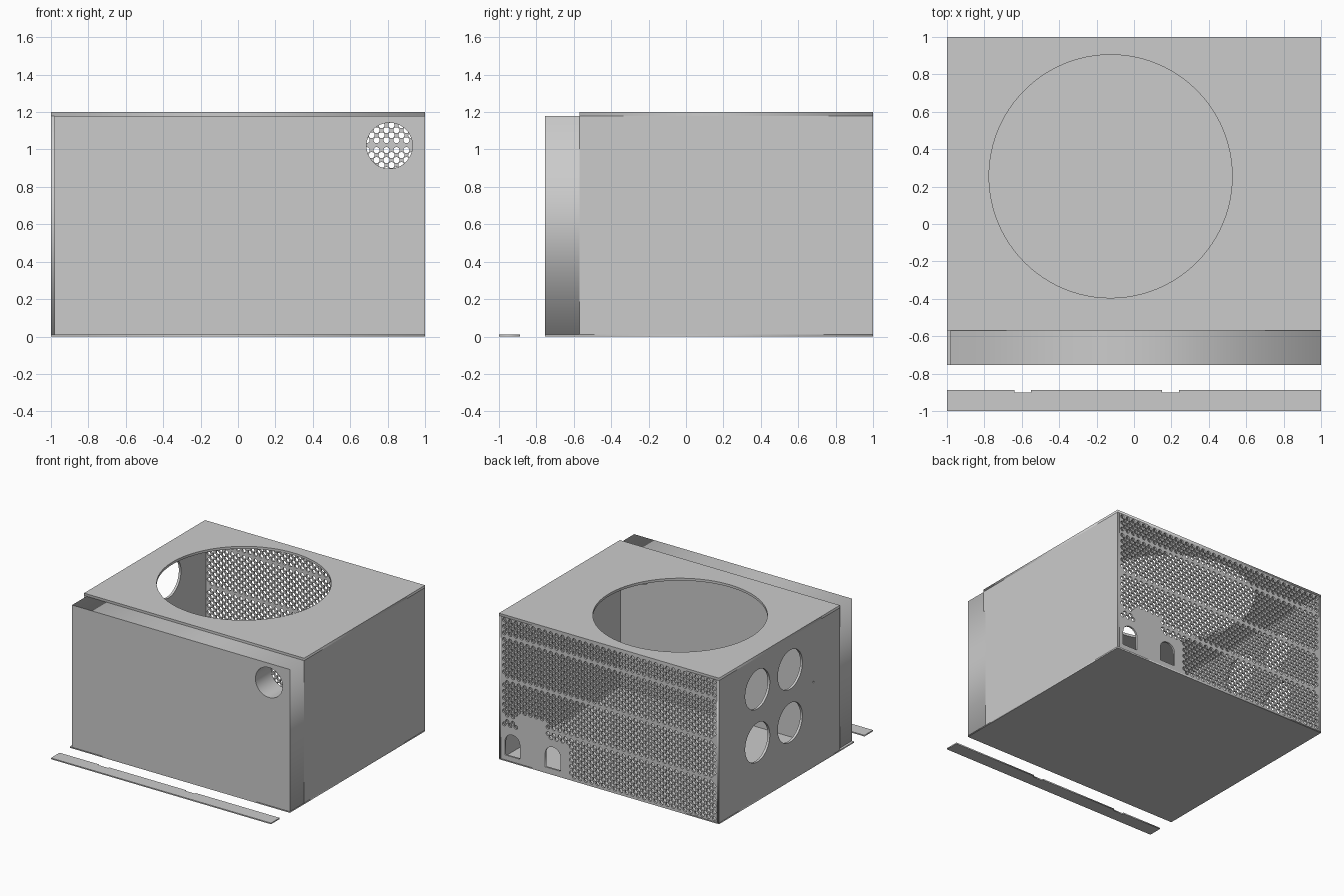
import bpy, bmesh, math
from mathutils import Matrix, Vector

if "Cube" in bpy.data.objects:
    bpy.data.objects.remove(bpy.data.objects["Cube"])

X, Y, Z = Vector((1, 0, 0)), Vector((0, 1, 0)), Vector((0, 0, 1))


def rect(a0, a1, b0, b1):
    return [(a0, b0), (a1, b0), (a1, b1), (a0, b1)]


def circle(a, b, r, n=64):
    return [(a + r * math.cos(2 * math.pi * i / n), b + r * math.sin(2 * math.pi * i / n))
            for i in range(n)]


def arch(a0, a1, b0, b1):
    # upright opening with a rounded top
    r, c = (a1 - a0) / 2, (a0 + a1) / 2
    top = [(c + r * math.cos(math.pi * i / 12), b1 - r + r * math.sin(math.pi * i / 12))
           for i in range(13)]
    return [(a0, b0), (a1, b0)] + top


def plate(name, loops, u, v, lo, hi):
    """Flat plate in the u/v plane, from lo to hi along the remaining axis."""
    cu = bpy.data.curves.new(name, 'CURVE')
    cu.dimensions = '2D'
    cu.fill_mode = 'BOTH'
    cu.extrude = (hi - lo) / 2
    for pts in loops:
        s = cu.splines.new('POLY')
        s.points.add(len(pts) - 1)
        for p, (a, b) in zip(s.points, pts):
            p.co = (a, b, 0, 1)
        s.use_cyclic_u = True
    tmp = bpy.data.objects.new(name + "_outline", cu)
    bpy.context.scene.collection.objects.link(tmp)
    dg = bpy.context.evaluated_depsgraph_get()
    me = bpy.data.meshes.new_from_object(tmp.evaluated_get(dg))
    bpy.data.objects.remove(tmp)
    bpy.data.curves.remove(cu)
    n = u.cross(v)
    axis = Vector([abs(c) for c in n])
    m = Matrix((u, v, n)).transposed().to_4x4()
    m.translation = axis * (lo + hi) / 2
    bm = bmesh.new()
    bm.from_mesh(me)
    bm.transform(m)
    bmesh.ops.remove_doubles(bm, verts=bm.verts, dist=1e-5)
    bmesh.ops.recalc_face_normals(bm, faces=bm.faces)
    bm.to_mesh(me)
    bm.free()
    me.name = name
    ob = bpy.data.objects.new(name, me)
    bpy.context.scene.collection.objects.link(ob)
    return ob


T = 0.02            # wall thickness
FRONT, STEP = -0.755, -0.57

# Floor and lid with the large round opening
plate("floor", [rect(-1, 1, FRONT, 1)], X, Y, 0, 0.01)
plate("lid", [rect(-1, 1, STEP, 1), circle(-0.125, 0.255, 0.65, 96)], X, Y, 1.2 - T, 1.2)

# Side walls, the left one with four round openings and a pin hole
vents = [circle(y, z, 0.16) for y in (0.50, 0.077) for z in (0.918, 0.482)]
plate("left_wall", [rect(STEP, 1, 0.01, 1.18), circle(-0.227, 0.70, 0.007, 12)] + vents,
      Y, Z, -1, -1 + T)
plate("right_wall", [rect(STEP, 1, 0.01, 1.18)], Y, Z, 1 - T, 1)

# Thick front panel with a tube-like port through it
port = circle(0.81, 1.02, 0.123, 48)
plate("front_panel", [rect(-0.98, 1, 0.01, 1.178), port], X, Z, FRONT, STEP + T)

# Back panel: staggered perforations around a plain area with two arches
loops = [rect(-1 + T, 1 - T, 0.01, 1.18),
         arch(0.81, 0.945, 0.05, 0.23), arch(0.44, 0.58, 0.05, 0.23)]
pitch, row = 0.053, 0.0267
bands = (1.01, 0.68, 0.35)
for j in range(43):
    z = 0.035 + j * row
    if any(abs(z - b) < row / 2 for b in bands):
        continue
    for i in range(37):
        x = -0.955 + i * pitch + (j % 2) * pitch / 2
        plain = (x > 0.36 and z < 0.295) or (0.565 < x < 0.825 and z < 0.415)
        if x < 0.96 and not plain:
            loops.append(circle(x, z, 0.0165, 10))
plate("back_panel", loops, X, Z, 0.985, 1)

# Loose strip in front, with shallow notches in its rear edge
strip = [(-1, -1), (1, -1), (1, -0.888)]
for a, b in ((0.24, 0.15), (-0.55, -0.64)):
    strip += [(a, -0.888), (a, -0.9), (b, -0.9), (b, -0.888)]
strip.append((-1, -0.888))
plate("front_strip", [strip], X, Y, 0, 0.01)
